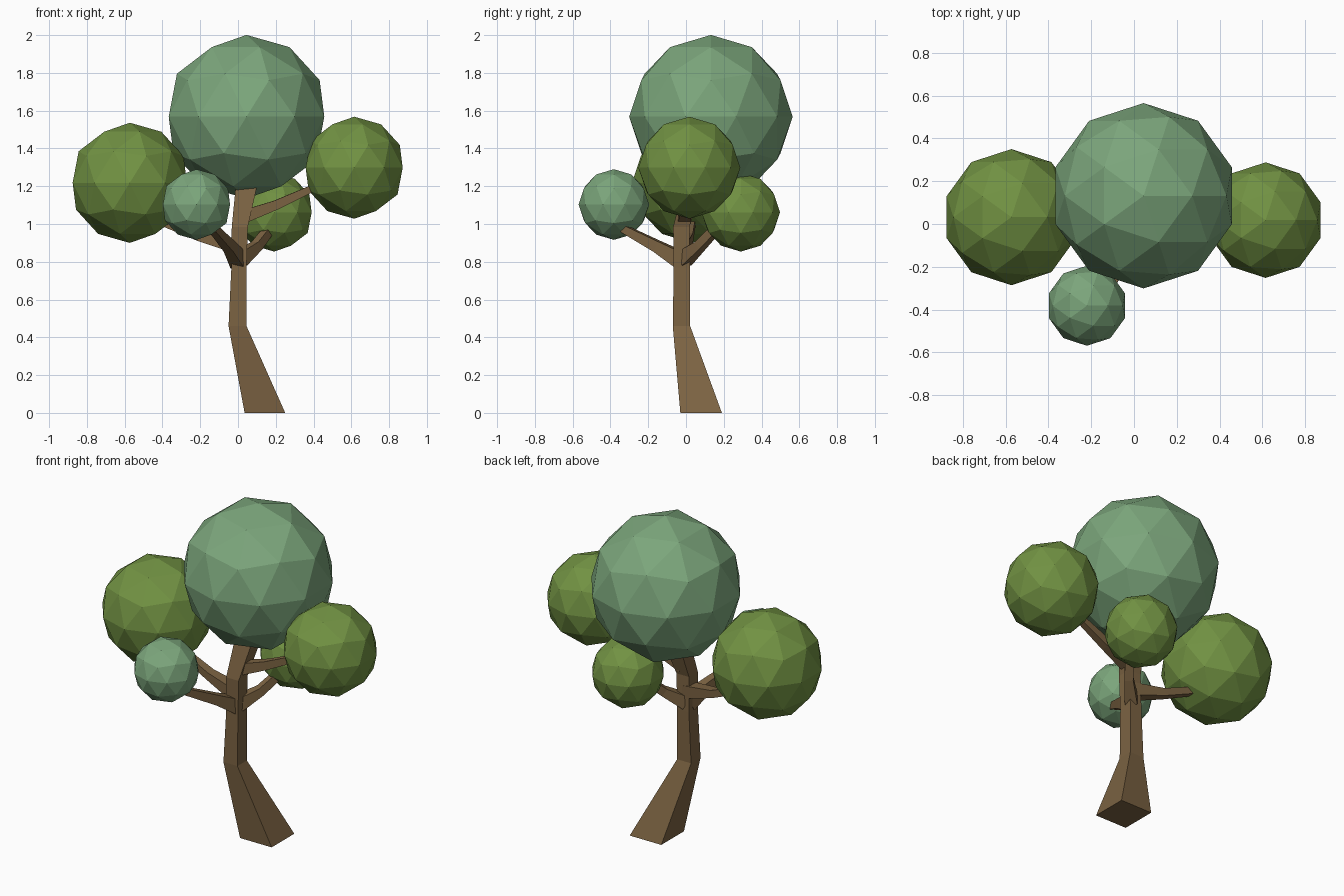
import bpy, bmesh
from mathutils import Vector

if "Cube" in bpy.data.objects:
    bpy.data.objects.remove(bpy.data.objects["Cube"])


def material(name, rgb):
    m = bpy.data.materials.new(name)
    m.diffuse_color = (*rgb, 1)
    m.use_nodes = True
    m.node_tree.nodes["Principled BSDF"].inputs["Base Color"].default_value = m.diffuse_color
    return m


BARK = material("bark", (0.2, 0.125, 0.055))
SAGE = material("sage_leaves", (0.2, 0.38, 0.2))
OLIVE = material("olive_leaves", (0.165, 0.285, 0.055))


def loft(name, rings):
    """Four-sided capped tube through a list of corner rings."""
    bm = bmesh.new()
    loops = [[bm.verts.new(p) for p in ring] for ring in rings]
    for a, b in zip(loops, loops[1:]):
        for i in range(4):
            j = (i + 1) % 4
            bm.faces.new((a[i], a[j], b[j], b[i]))
    bm.faces.new(loops[0][::-1])
    bm.faces.new(loops[-1])
    bmesh.ops.recalc_face_normals(bm, faces=bm.faces)
    mesh = bpy.data.meshes.new(name)
    bm.to_mesh(mesh)
    bm.free()
    mesh.materials.append(BARK)
    bpy.context.collection.objects.link(bpy.data.objects.new(name, mesh))


def level_ring(x0, x1, y0, y1, z, tilt=0):
    return [(x0, y0, z + tilt), (x1, y0, z - tilt), (x1, y1, z - tilt), (x0, y1, z + tilt)]


def branch(name, path):
    """Square branch; each path point is (position, width, height)."""
    pts = [Vector(p[0]) for p in path]
    rings = []
    for i, (_, w, h) in enumerate(path):
        d = (pts[min(i + 1, len(pts) - 1)] - pts[max(i - 1, 0)]).normalized()
        side = d.cross(Vector((0, 0, 1))).normalized()
        up = side.cross(d)
        rings.append([pts[i] + side * w / 2 * s + up * h / 2 * t
                      for s, t in ((-1, -1), (1, -1), (1, 1), (-1, 1))])
    loft(name, rings)


# Leaning trunk with a flared foot
loft("trunk", [
    level_ring(0.035, 0.25, -0.03, 0.19, 0),
    level_ring(-0.05, 0.045, -0.07, 0.022, 0.46),
    level_ring(-0.035, 0.045, -0.065, 0.022, 0.77),
    level_ring(-0.033, 0.052, -0.068, 0.018, 0.985),
    level_ring(-0.01, 0.105, -0.01, 0.09, 1.22),
])

# Branches reaching into the leaf balls
branch("left_branch", [((0.01, -0.02, 0.88), 0.08, 0.08),
                       ((-0.2, 0.01, 0.93), 0.055, 0.045),
                       ((-0.4, 0.03, 1.01), 0.04, 0.04)])
branch("right_branch", [((0.02, -0.01, 1.035), 0.07, 0.07),
                        ((0.2, 0.0, 1.1), 0.05, 0.05),
                        ((0.42, 0.01, 1.2), 0.035, 0.035)])
branch("front_branch", [((0.005, -0.02, 0.805), 0.08, 0.09),
                        ((-0.045, -0.15, 0.88), 0.055, 0.06),
                        ((-0.13, -0.33, 0.975), 0.04, 0.04)])
branch("back_branch", [((0.01, -0.01, 0.815), 0.07, 0.08),
                       ((0.1, 0.075, 0.885), 0.05, 0.05),
                       ((0.16, 0.15, 0.965), 0.045, 0.045)])

# Faceted leaf balls
for name, centre, radius, mat in (
    ("top_crown", (0.045, 0.132, 1.568), 0.433, SAGE),
    ("left_crown", (-0.573, 0.032, 1.218), 0.318, OLIVE),
    ("right_crown", (0.615, 0.018, 1.298), 0.27, OLIVE),
    ("front_crown", (-0.22, -0.382, 1.103), 0.187, SAGE),
    ("back_crown", (0.192, 0.29, 1.062), 0.208, OLIVE),
):
    bpy.ops.mesh.primitive_ico_sphere_add(subdivisions=2, radius=radius, location=centre)
    ball = bpy.context.object
    ball.name = name
    ball.data.materials.append(mat)
